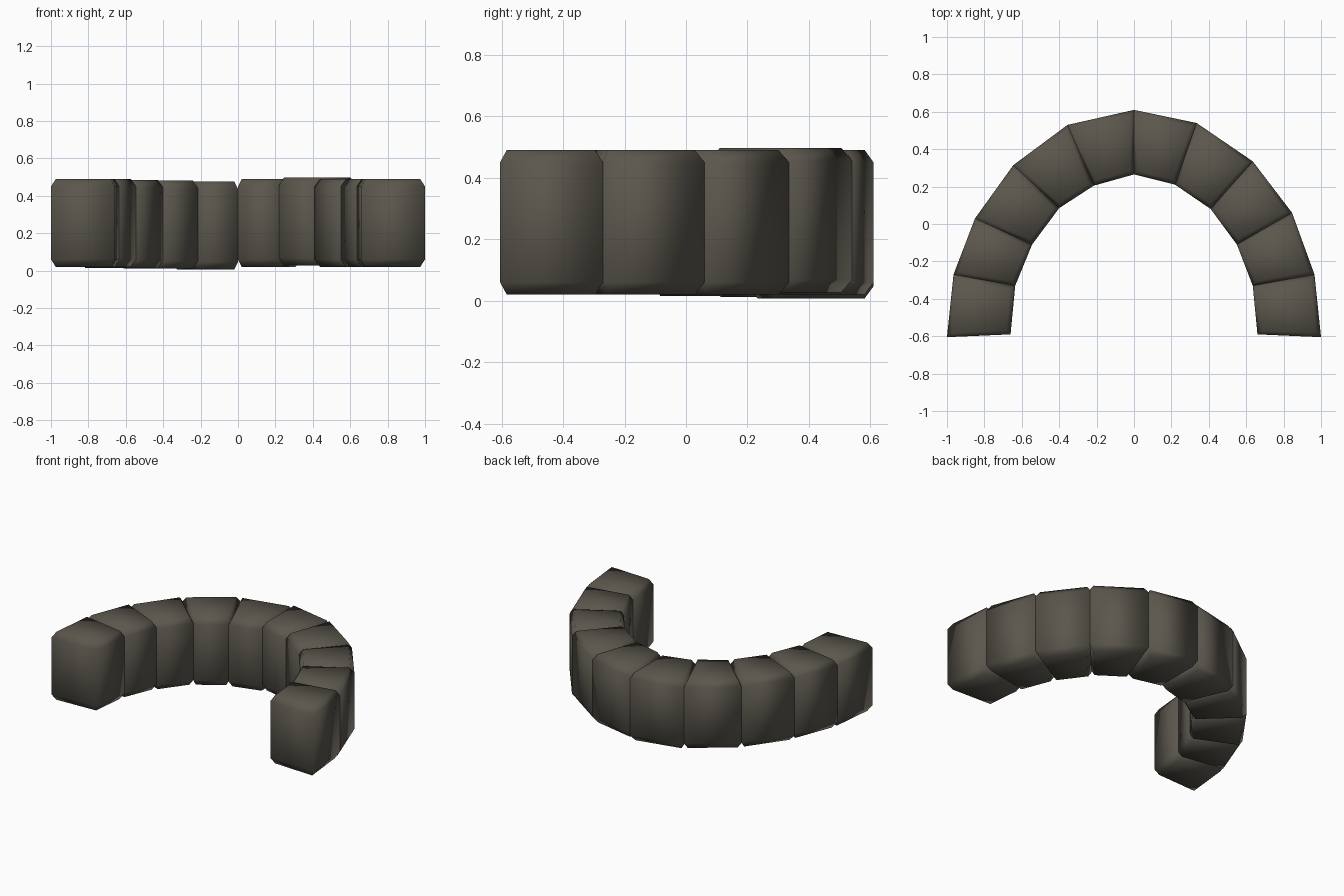
import bpy, bmesh
from mathutils import Vector

if "Cube" in bpy.data.objects:
    bpy.data.objects.remove(bpy.data.objects["Cube"])

stone = bpy.data.materials.new("dark warm grey")
stone.diffuse_color = (0.105, 0.095, 0.075, 1)
stone.use_nodes = True
stone.node_tree.nodes["Principled BSDF"].inputs["Base Color"].default_value = stone.diffuse_color

# Arch outline, left to right, in plan
OUTER = [(-1, -.605), (-.965, -.27), (-.85, .03), (-.645, .315), (-.355, .53), (0, .61),
         (.335, .54), (.635, .335), (.845, .06), (.965, -.27), (1, -.605)]
INNER = [(-.66, -.59), (-.635, -.33), (-.545, -.11), (-.4, .085), (-.215, .205), (0, .265),
         (.22, .21), (.41, .08), (.55, -.11), (.635, -.33), (.66, -.59)]
# Small settling of each block
DROP = [0, 0, -.005, -.008, -.013, 0, .007, 0, 0, 0]


def block(i):
    """One wedge block with chamfered top and bottom rims."""
    plan = [Vector(p) for p in (INNER[i], INNER[i + 1], OUTER[i + 1], OUTER[i])]
    centre = sum(plan, Vector((0, 0))) / 4
    bm = bmesh.new()
    rings = []
    for z, scale in ((.02, .86), (.06, 1), (.45, 1), (.49, .86)):
        rings.append([bm.verts.new((*(centre + (p - centre) * scale), z + DROP[i])) for p in plan])
    for a, b in zip(rings, rings[1:]):
        for k in range(4):
            n = (k + 1) % 4
            bm.faces.new((a[k], a[n], b[n], b[k]))
    bm.faces.new(rings[0])
    bm.faces.new(rings[-1])
    bmesh.ops.recalc_face_normals(bm, faces=bm.faces)
    for f in bm.faces:
        f.smooth = True
    me = bpy.data.meshes.new("wall_block")
    bm.to_mesh(me)
    bm.free()
    me.materials.append(stone)
    bpy.context.collection.objects.link(bpy.data.objects.new("wall_block", me))


for i in range(10):
    block(i)
